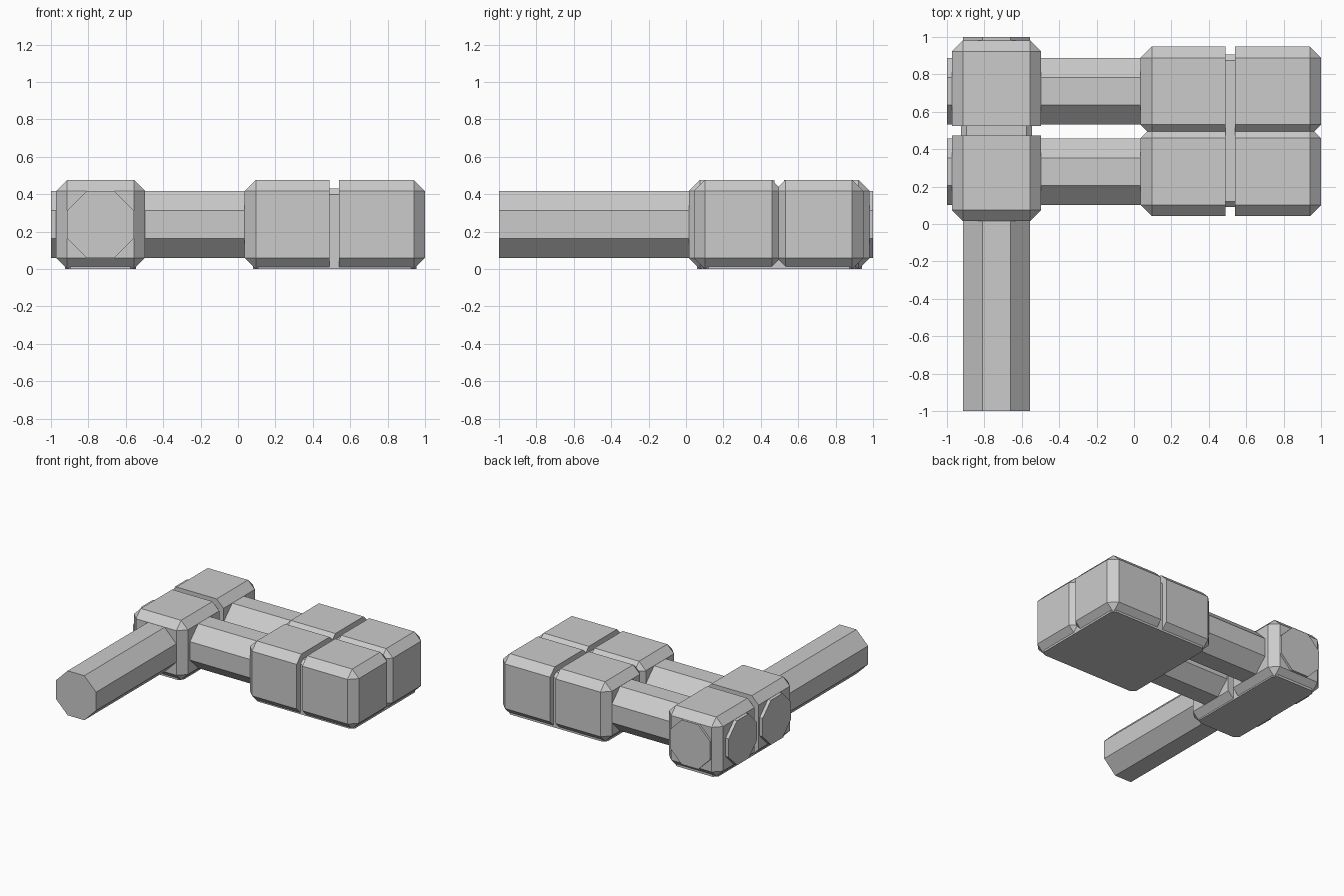
import bpy, bmesh, math
from mathutils import Matrix

if "Cube" in bpy.data.objects:
    bpy.data.objects.remove(bpy.data.objects["Cube"])

H = 0.2385            # half thickness of the blocks
BEV = 0.06            # chamfer on block edges
BAR_Y = (0.28, 0.71)  # lengthwise bars
BAR_X = -0.735        # crosswise bar


def finish(bm, name):
    bmesh.ops.recalc_face_normals(bm, faces=bm.faces)
    me = bpy.data.meshes.new(name)
    bm.to_mesh(me)
    bm.free()
    ob = bpy.data.objects.new(name, me)
    bpy.context.collection.objects.link(ob)
    return ob


def block(name, lo, hi, bevel, flat_axis, flat_value):
    """Chamfered box; edges touching the plane axis = value stay sharp."""
    bm = bmesh.new()
    bmesh.ops.create_cube(bm, size=1)
    for v in bm.verts:
        v.co = [hi[i] if v.co[i] > 0 else lo[i] for i in range(3)]
    edges = [e for e in bm.edges
             if not all(abs(v.co[flat_axis] - flat_value) < 1e-4 for v in e.verts)]
    bmesh.ops.bevel(bm, geom=edges, offset=bevel, segments=1, profile=0.5, affect='EDGES')
    return finish(bm, name)


def bar(name, axis, start, end, across):
    """Octagonal bar along x (axis 0) or y (axis 1)."""
    bm = bmesh.new()
    bmesh.ops.create_cone(bm, cap_ends=True, segments=8, depth=end - start,
                          radius1=0.178 / math.cos(math.pi / 8),
                          radius2=0.178 / math.cos(math.pi / 8))
    bm.transform(Matrix.Rotation(math.pi / 8, 4, 'Z'))
    mid = (start + end) / 2
    if axis == 0:
        rot, loc = Matrix.Rotation(math.pi / 2, 4, 'Y'), (mid, across, H)
    else:
        rot, loc = Matrix.Rotation(math.pi / 2, 4, 'X'), (across, mid, H)
    bm.transform(Matrix.Translation(loc) @ rot)
    return finish(bm, name)


# Octagonal bars
bar("handle_bar", 1, -1.0, 1.0, BAR_X)
for label, y in zip(("front", "rear"), BAR_Y):
    bar(label + "_bar", 0, -1.0, 0.9, y)

# Head: two chamfered blocks side by side, each split by a groove
for label, y in zip(("front", "rear"), BAR_Y):
    block(label + "_head_inner", (0.035, y - H, 0), (0.49, y + H, 2 * H), BEV, 0, 0.49)
    block(label + "_head_outer", (0.54, y - H, 0), (1.0, y + H, 2 * H), BEV, 0, 0.54)

# Joint: one chamfered block split by a groove
block("joint_front", (BAR_X - H, 0.015, 0), (BAR_X + H, 0.472, 2 * H), BEV, 1, 0.472)
block("joint_rear", (BAR_X - H, 0.525, 0), (BAR_X + H, 0.982, 2 * H), BEV, 1, 0.525)

# Cores that form the groove floors, flush with the underside
block("head_core", (0.08, 0.09, 0), (0.955, 0.905, 0.43), 0.03, 2, 0)
block("joint_core", (BAR_X - 0.19, 0.06, 0), (BAR_X + 0.19, 0.94, 0.43), 0.03, 2, 0)
